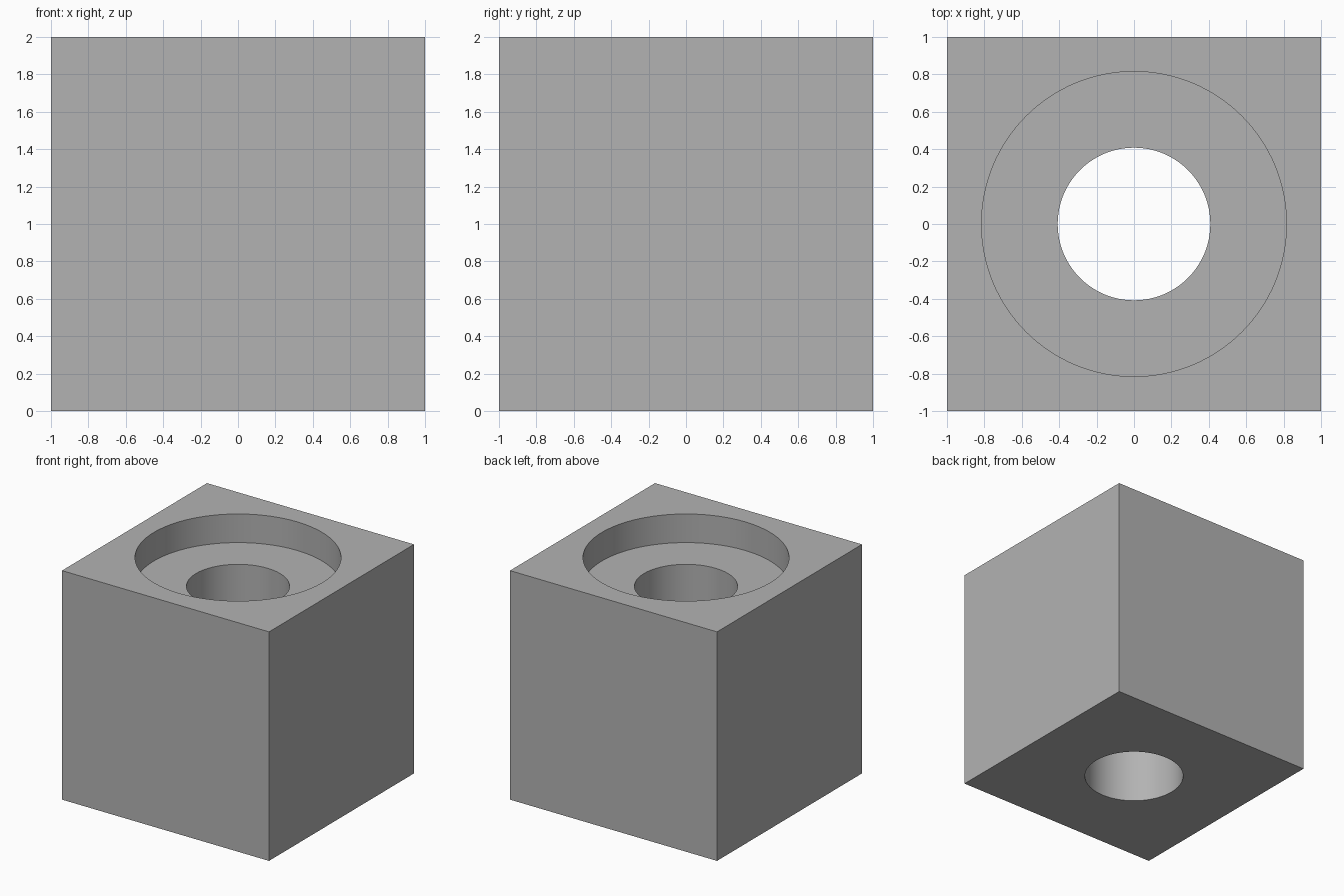
import bpy

cube = bpy.data.objects.get("Cube")
if cube:
    bpy.data.objects.remove(cube, do_unlink=True)

SIZE = 2.0
RECESS_RADIUS, RECESS_DEPTH = 0.815, 0.25
BORE_RADIUS = 0.408

# Single grey colour
grey = bpy.data.materials.new("plain_grey")
grey.use_nodes = True
colour = (0.45, 0.45, 0.45, 1)
grey.diffuse_color = colour
grey.node_tree.nodes["Principled BSDF"].inputs["Base Color"].default_value = colour

# Square block
bpy.ops.mesh.primitive_cube_add(size=SIZE, location=(0, 0, SIZE / 2))
block = bpy.context.object
block.name = "counterbored_block"
block.data.materials.append(grey)


def cut_round(name, radius, bottom, top):
    """Cut a vertical round hole into the block between two heights."""
    bpy.ops.mesh.primitive_cylinder_add(
        vertices=128, radius=radius, depth=top - bottom,
        location=(0, 0, (top + bottom) / 2))
    cutter = bpy.context.object
    cutter.name = name
    cutter.hide_render = True
    cutter.data.materials.append(grey)
    mod = block.modifiers.new(name, 'BOOLEAN')
    mod.operation = 'DIFFERENCE'
    mod.solver = 'EXACT'
    mod.object = cutter
    bpy.context.view_layer.objects.active = block
    bpy.ops.object.modifier_apply(modifier=name)
    bpy.data.objects.remove(cutter, do_unlink=True)


# Wide shallow recess in the top, then the bore right through
cut_round("recess_cutter", RECESS_RADIUS, SIZE - RECESS_DEPTH, SIZE + 0.5)
cut_round("bore_cutter", BORE_RADIUS, -0.5, SIZE + 0.5)

# Smooth round walls, crisp rims and corners
bpy.ops.object.select_all(action='DESELECT')
block.select_set(True)
bpy.context.view_layer.objects.active = block
bpy.ops.object.shade_smooth_by_angle(angle=0.6)
